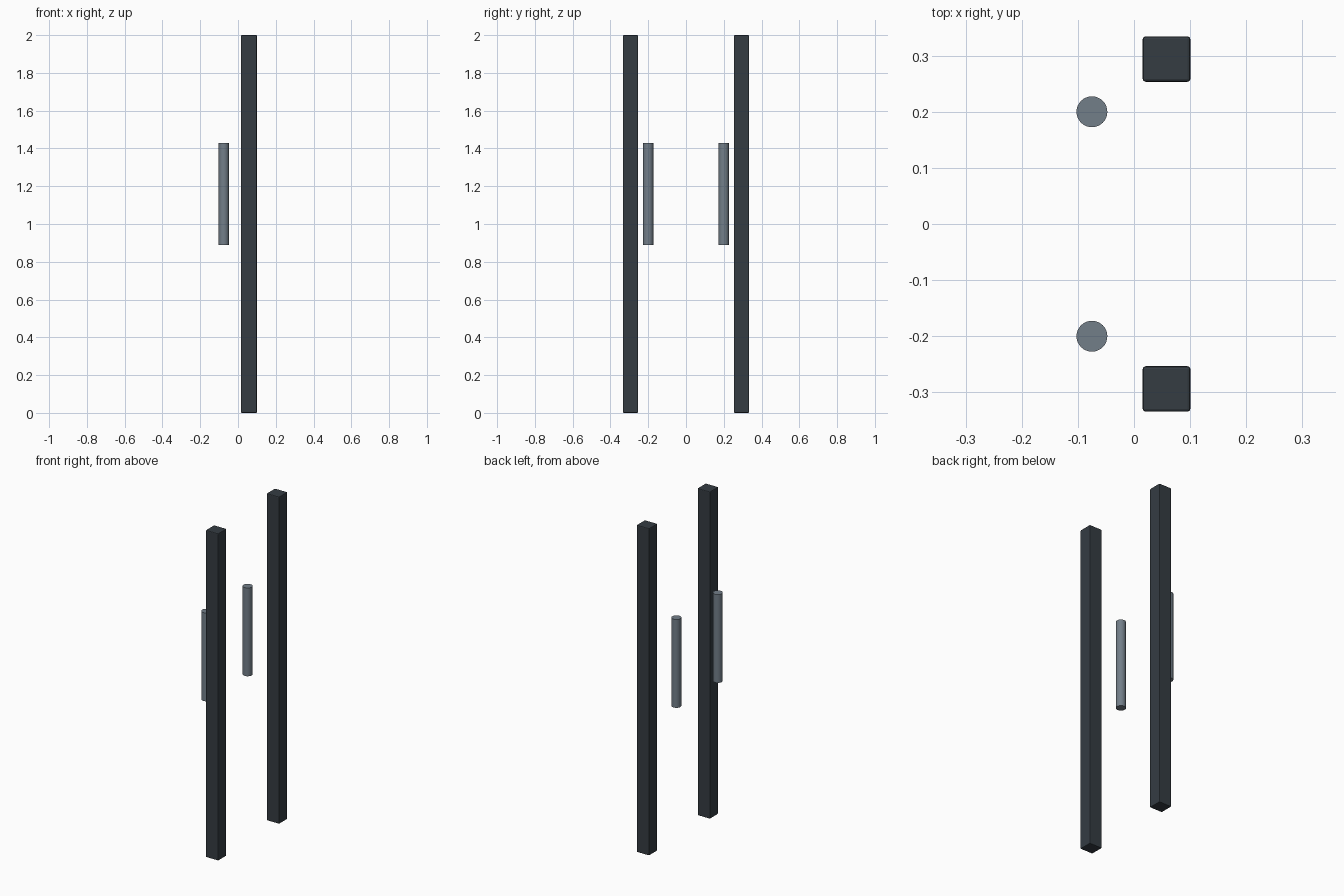
import bpy, bmesh
from mathutils import Matrix

if "Cube" in bpy.data.objects:
    bpy.data.objects.remove(bpy.data.objects["Cube"])


def material(name, color):
    m = bpy.data.materials.new(name)
    m.diffuse_color = color
    m.use_nodes = True
    m.node_tree.nodes["Principled BSDF"].inputs["Base Color"].default_value = m.diffuse_color
    return m


def add_object(name, bm, loc, mat):
    me = bpy.data.meshes.new(name)
    bm.to_mesh(me)
    bm.free()
    me.materials.append(mat)
    ob = bpy.data.objects.new(name, me)
    ob.location = loc
    bpy.context.collection.objects.link(ob)
    return ob


frame_mat = material("dark_metal", (0.035, 0.045, 0.055, 1))
handle_mat = material("steel_grey", (0.17, 0.21, 0.25, 0.9))

for side, s in (("front", -1), ("back", 1)):
    # Tall square post with lightly chamfered edges
    bm = bmesh.new()
    bmesh.ops.create_cube(bm, size=1, matrix=Matrix.Diagonal((0.085, 0.081, 2.0, 1)))
    bmesh.ops.bevel(bm, geom=bm.edges[:], offset=0.005, segments=2,
                    profile=0.5, affect='EDGES')
    add_object(side + "_post", bm, (0.058, s * 0.294, 1.0), frame_mat)

    # Round upright handle bar with flat end caps
    bm = bmesh.new()
    bmesh.ops.create_cone(bm, cap_ends=True, segments=32,
                          radius1=0.0275, radius2=0.0275, depth=0.54)
    for f in bm.faces:
        f.smooth = len(f.verts) == 4
    for e in bm.edges:
        e.smooth = all(f.smooth for f in e.link_faces)
    add_object(side + "_handle", bm, (-0.075, s * 0.2, 1.16), handle_mat)
